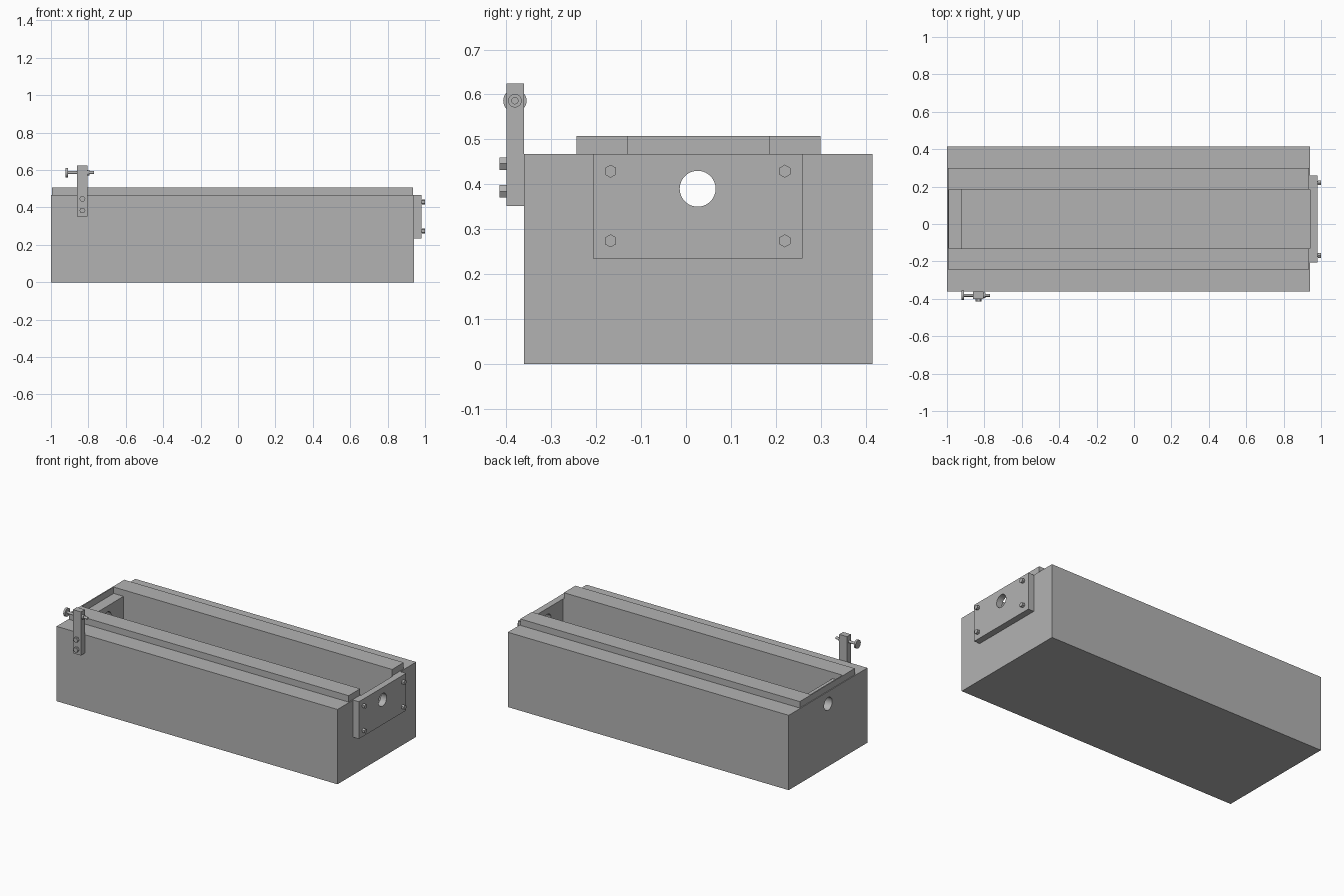
import bpy
import math
from mathutils import Vector

if "Cube" in bpy.data.objects:
    bpy.data.objects.remove(bpy.data.objects["Cube"], do_unlink=True)

grey = bpy.data.materials.new("plain grey")
grey.use_nodes = True
grey.diffuse_color = (0.45, 0.45, 0.45, 1)
grey.node_tree.nodes["Principled BSDF"].inputs["Base Color"].default_value = grey.diffuse_color


def box(name, low, high):
    """Box between two opposite corners."""
    low, high = Vector(low), Vector(high)
    bpy.ops.mesh.primitive_cube_add(size=1, location=(low + high) / 2)
    ob = bpy.context.object
    ob.name = name
    ob.scale = high - low
    bpy.ops.object.transform_apply(location=False, rotation=False, scale=True)
    ob.data.materials.append(grey)
    return ob


def rod(name, start, end, radius, sides=32, turn=0):
    """Cylinder or prism between two points."""
    start, end = Vector(start), Vector(end)
    axis = end - start
    bpy.ops.mesh.primitive_cylinder_add(vertices=sides, radius=radius, depth=axis.length)
    ob = bpy.context.object
    ob.name = name
    ob.data.materials.append(grey)
    # Spin about its own axis before aiming it
    ob.rotation_euler.z = turn
    bpy.ops.object.transform_apply(location=False, rotation=True, scale=False)
    ob.rotation_euler = axis.to_track_quat("Z", "Y").to_euler()
    ob.location = (start + end) / 2
    if sides > 6:
        bpy.ops.object.shade_smooth_by_angle(angle=math.radians(30))
    return ob


def cut(target, cutter):
    """Subtract the cutter and throw it away."""
    mod = target.modifiers.new("cut", "BOOLEAN")
    mod.operation = "DIFFERENCE"
    mod.solver = "EXACT"
    mod.object = cutter
    bpy.ops.object.select_all(action="DESELECT")
    target.select_set(True)
    bpy.context.view_layer.objects.active = target
    bpy.ops.object.modifier_apply(modifier=mod.name)
    bpy.data.objects.remove(cutter, do_unlink=True)


HOLE_Y, HOLE_Z = 0.026, 0.39
TOP, RAIL_TOP = 0.467, 0.507
INNER = (-0.13, 0.185)


def bore():
    return rod("bore_cutter", (-1.2, HOLE_Y, HOLE_Z), (1.2, HOLE_Y, HOLE_Z), 0.04, 48)


# Main block with an open trough and a bore through its end wall
body = box("body", (-1, -0.361, 0), (0.94, 0.415, TOP))
cut(body, box("trough_cutter", (-0.92, INNER[0], 0.29), (1.2, INNER[1], 0.8)))
cut(body, bore())

# Raised rails on both sides of the trough, and the thin strip joining them
for name, y0, y1 in (("front_rail", -0.244, INNER[0]), ("back_rail", INNER[1], 0.299)):
    box(name, (-0.995, y0, TOP), (0.935, y1, RAIL_TOP))
box("end_strip", (-0.995, INNER[0], TOP), (-0.988, INNER[1], RAIL_TOP))

# Bored end plate with four hex bolts
plate = box("end_plate", (0.94, -0.207, 0.235), (0.98, 0.259, TOP))
cut(plate, bore())
for y in (-0.168, 0.22):
    for z in (0.274, 0.429):
        rod("plate_bolt_shank", (0.975, y, z), (0.99, y, z), 0.009, 24)
        rod("plate_bolt_head", (0.985, y, z), (1, y, z), 0.0145, 6)

# Upright bracket with two hex bolts
POST_X = -0.832
box("bracket", (-0.86, -0.4, 0.352), (-0.805, -0.361, 0.624))
for z in (0.384, 0.446):
    rod("bracket_bolt", (POST_X, -0.395, z), (POST_X, -0.415, z), 0.016, 6, math.radians(30))

# Thumb screw through the top of the bracket
SCREW_Y, SCREW_Z = -0.381, 0.586
for name, x0, x1, radius in (
    ("screw_shaft", -0.92, -0.77, 0.008),
    ("screw_knob", -0.922, -0.91, 0.026),
    ("screw_collar", -0.81, -0.795, 0.015),
):
    rod(name, (x0, SCREW_Y, SCREW_Z), (x1, SCREW_Y, SCREW_Z), radius)
